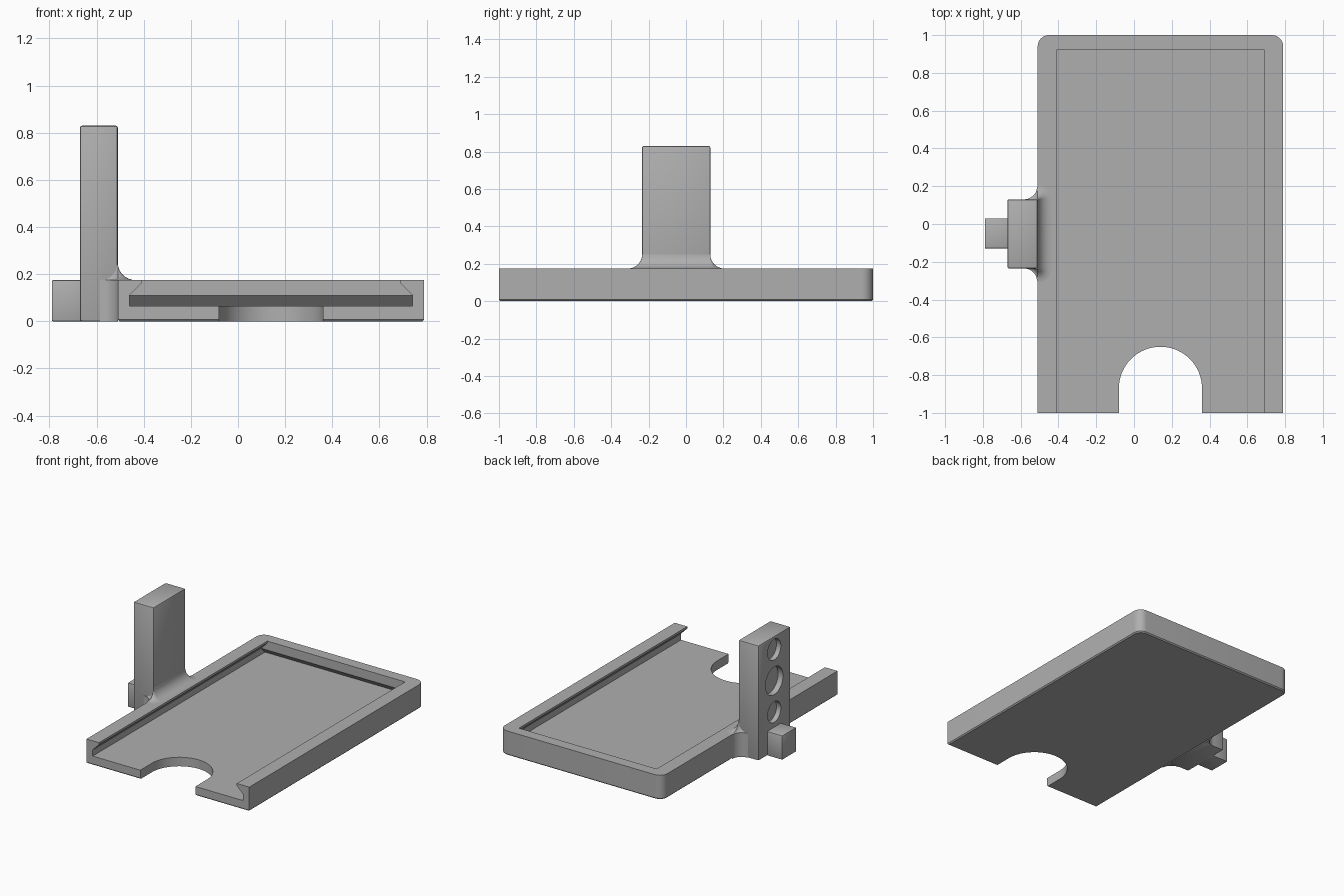
import bpy, bmesh
from math import sin, cos, pi, radians, sqrt
from mathutils import Vector

if "Cube" in bpy.data.objects:
    bpy.data.objects.remove(bpy.data.objects["Cube"])

GREY = (0.43, 0.43, 0.43, 1)
mat = bpy.data.materials.new("plain grey")
mat.use_nodes = True
mat.diffuse_color = GREY
bsdf = next(n for n in mat.node_tree.nodes if n.type == "BSDF_PRINCIPLED")
bsdf.inputs["Base Color"].default_value = GREY

# Main dimensions
LEFT, RIGHT, TOP = -0.51, 0.79, 0.175
FLOOR, LIP = 0.065, 0.11
POST_L, POST_F, POST_B = -0.67, -0.235, 0.13
R = 0.075


def finish(bm, name):
    bmesh.ops.remove_doubles(bm, verts=bm.verts, dist=1e-5)
    bmesh.ops.recalc_face_normals(bm, faces=bm.faces)
    me = bpy.data.meshes.new(name)
    bm.to_mesh(me)
    bm.free()
    ob = bpy.data.objects.new(name, me)
    bpy.context.collection.objects.link(ob)
    me.materials.append(mat)
    return ob


def prism(name, pts, axis, a, b, chamfer_base=0):
    """Extrude a 2D profile along an axis from a to b."""
    place = {"x": lambda u, v, w: (w, u, v),
             "y": lambda u, v, w: (u, w, v),
             "z": lambda u, v, w: (u, v, w)}[axis]
    bm = bmesh.new()
    face = bm.faces.new([bm.verts.new(place(u, v, a)) for u, v in pts])
    out = bmesh.ops.extrude_face_region(bm, geom=[face])
    move = Vector(place(0, 0, b - a))
    bmesh.ops.translate(bm, vec=move, verts=[g for g in out["geom"] if isinstance(g, bmesh.types.BMVert)])
    if chamfer_base:
        bmesh.ops.recalc_face_normals(bm, faces=bm.faces)
        edges = [e for e in bm.edges if all(v.co.z < 1e-4 for v in e.verts)]
        bmesh.ops.bevel(bm, geom=edges, offset=chamfer_base, segments=1, affect="EDGES")
    return finish(bm, name)


def box(name, x0, x1, y0, y1, z0, z1, bevel):
    bm = bmesh.new()
    bmesh.ops.create_cube(bm, size=1)
    for v in bm.verts:
        v.co = (x1 if v.co.x > 0 else x0, y1 if v.co.y > 0 else y0, z1 if v.co.z > 0 else z0)
    bmesh.ops.bevel(bm, geom=bm.edges[:], offset=bevel, segments=2, profile=0.5, affect="EDGES")
    return finish(bm, name)


def arc(cx, cy, r, a0, a1, n):
    return [(cx + r * cos(radians(a0 + (a1 - a0) * i / n)),
             cy + r * sin(radians(a0 + (a1 - a0) * i / n))) for i in range(n + 1)]


def activate(ob):
    bpy.ops.object.select_all(action="DESELECT")
    ob.select_set(True)
    bpy.context.view_layer.objects.active = ob


def cut(ob, cutter):
    mod = ob.modifiers.new("cut", "BOOLEAN")
    mod.operation, mod.solver, mod.object = "DIFFERENCE", "EXACT", cutter
    activate(ob)
    bpy.ops.object.modifier_apply(modifier=mod.name)
    bpy.data.objects.remove(cutter)


# Tray with two rounded back corners
c = 0.06
outline = [(LEFT, -1), (RIGHT, -1)]
outline += arc(RIGHT - c, 1 - c, c, 0, 90, 10) + arc(LEFT + c, 1 - c, c, 90, 180, 10)
tray = prism("tray", outline, "z", 0, TOP, chamfer_base=0.008)

# Sliding channel with overhanging side lips
channel = [(-0.46, FLOOR), (0.74, FLOOR), (0.74, LIP), (0.69, 0.16), (0.69, 0.3),
           (-0.41, 0.3), (-0.41, 0.16), (-0.46, LIP)]
cut(tray, prism("channel_cutter", channel, "y", -1.1, 0.92))
# Undercut below the back lip
undercut = [(0.8, FLOOR), (0.965, FLOOR), (0.92, LIP), (0.8, LIP)]
cut(tray, prism("undercut_cutter", undercut, "x", -0.46, 0.74))
# Finger notch at the front edge
notch = arc(0.14, -0.87, 0.22, 0, 180, 40) + [(-0.08, -1.1), (0.36, -1.1)]
cut(tray, prism("notch_cutter", notch, "z", -0.1, 0.3))

# Upright post with three round sockets on its outer face
post = box("post", POST_L, LEFT, POST_F, POST_B, 0, 0.83, 0.008)
for z, r, depth in ((0.735, 0.075, 0.035), (0.51, 0.1, 0.04), (0.285, 0.075, 0.035)):
    circle = arc(-0.05, z, r, 0, 350, 35)
    cut(post, prism("socket_cutter", circle, "x", POST_L - 0.1, POST_L + depth))

# Small foot block beside the post
foot = box("foot_block", -0.79, POST_L + 0.02, -0.13, 0.03, 0, TOP, 0.006)

# Concave vertical fillets between post and tray wall
fillets = []
for name, y, s in (("front_fillet", POST_F, -1), ("back_fillet", POST_B, 1)):
    curve = [(LEFT - R + R * cos(t * pi / 20), y + s * (R - R * sin(t * pi / 20))) for t in range(11)]
    curve = [(LEFT - R + R * sin(t * pi / 20), y + s * (R - R * cos(t * pi / 20))) for t in range(11)]
    fillets.append(prism(name, curve + [(LEFT, y)], "z", 0, TOP))


# Flared fillet wrapping the post where it meets the rim
def shrink(d):
    return max(R - sqrt(R * R - (R - d) ** 2), 0.0005)


steps = [R * (1 - i / 8) for i in range(8)]
stations = [(LEFT - d, POST_F, -90, shrink(d)) for d in steps]
stations += [(LEFT, POST_F, -90 + i * 10, R) for i in range(10)]
stations += [(LEFT, POST_B, i * 10, R) for i in range(10)]
stations += [(LEFT - d, POST_B, 90, shrink(d)) for d in reversed(steps)]
bm = bmesh.new()
rings = []
for x, y, ang, r in stations:
    dx, dy = cos(radians(ang)), sin(radians(ang))
    section = [(0, 0)] + [(r - r * cos(t * pi / 16), r - r * sin(t * pi / 16)) for t in range(9)]
    rings.append([bm.verts.new((x + dx * u, y + dy * u, TOP + v)) for u, v in section])
n = len(rings[0])
for a, b in zip(rings, rings[1:]):
    for i in range(n):
        j = (i + 1) % n
        bm.faces.new((a[i], a[j], b[j], b[i]))
bm.faces.new(rings[0])
bm.faces.new(rings[-1])
rim_fillet = finish(bm, "rim_fillet")

for ob in [tray, post, foot, rim_fillet] + fillets:
    activate(ob)
    bpy.ops.object.shade_smooth_by_angle(angle=radians(30))
